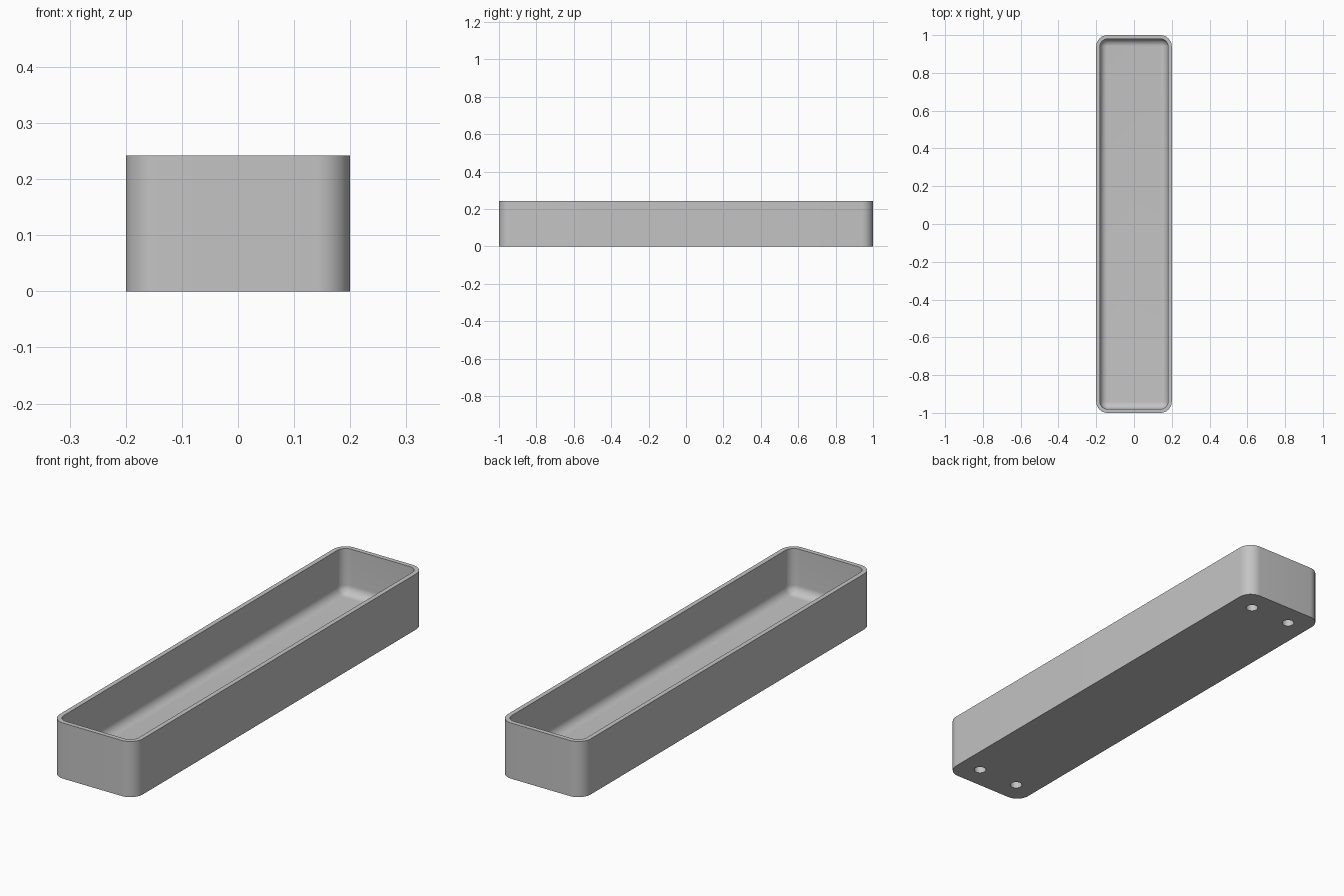
import bpy
import bmesh
from math import sin, cos, pi

cube = bpy.data.objects.get("Cube")
if cube:
    bpy.data.objects.remove(cube, do_unlink=True)

HALF_X, HALF_Y, HEIGHT = 0.2, 1.0, 0.242
CORNER, WALL, FLOOR, FILLET = 0.06, 0.02, 0.046, 0.038
CORNER_STEPS, FILLET_STEPS = 12, 10

grey = bpy.data.materials.new("matte grey")
grey.use_nodes = True
colour = (0.55, 0.55, 0.55, 1)
grey.diffuse_color = colour
grey.node_tree.nodes["Principled BSDF"].inputs["Base Color"].default_value = colour


def rounded_ring(bm, inset, z):
    """Rounded rectangle of vertices, moved inwards by inset."""
    r = CORNER - inset
    cx, cy = HALF_X - CORNER, HALF_Y - CORNER
    ring = []
    for quarter, (sx, sy) in enumerate([(1, 1), (-1, 1), (-1, -1), (1, -1)]):
        for i in range(CORNER_STEPS + 1):
            a = (quarter + i / CORNER_STEPS) * pi / 2
            ring.append(bm.verts.new((sx * cx + r * cos(a), sy * cy + r * sin(a), z)))
    return ring


# Tray: outer wall, flat rim, inner wall, rounded floor edge
bm = bmesh.new()
profile = [(0, 0), (0, HEIGHT), (WALL, HEIGHT)]
for i in range(FILLET_STEPS + 1):
    a = i / FILLET_STEPS * pi / 2
    profile.append((WALL + FILLET * (1 - cos(a)), FLOOR + FILLET * (1 - sin(a))))
rings = [rounded_ring(bm, inset, z) for inset, z in profile]
for low, high in zip(rings, rings[1:]):
    n = len(low)
    for i in range(n):
        j = (i + 1) % n
        bm.faces.new((low[i], low[j], high[j], high[i]))
bm.faces.new(rings[0][::-1])
bm.faces.new(rings[-1])
bmesh.ops.recalc_face_normals(bm, faces=bm.faces)
mesh = bpy.data.meshes.new("tray")
bm.to_mesh(mesh)
bm.free()
mesh.materials.append(grey)
tray = bpy.data.objects.new("tray", mesh)
bpy.context.collection.objects.link(tray)

# Four blind round holes in the underside
cutters = []
for x in (-0.1, 0.1):
    for y in (-0.9, 0.9):
        bpy.ops.mesh.primitive_cylinder_add(vertices=32, radius=0.025, depth=0.06, location=(x, y, 0))
        cutter = bpy.context.object
        cutter.name = "hole_cutter"
        cutter.hide_render = True
        cutter.data.materials.append(grey)
        cutters.append(cutter)

bpy.ops.object.select_all(action="DESELECT")
tray.select_set(True)
bpy.context.view_layer.objects.active = tray
for cutter in cutters:
    cut = tray.modifiers.new("hole", "BOOLEAN")
    cut.operation = "DIFFERENCE"
    cut.solver = "EXACT"
    cut.object = cutter
    bpy.ops.object.modifier_apply(modifier=cut.name)
for cutter in cutters:
    bpy.data.objects.remove(cutter, do_unlink=True)

bpy.ops.object.shade_smooth_by_angle(angle=pi / 6)
